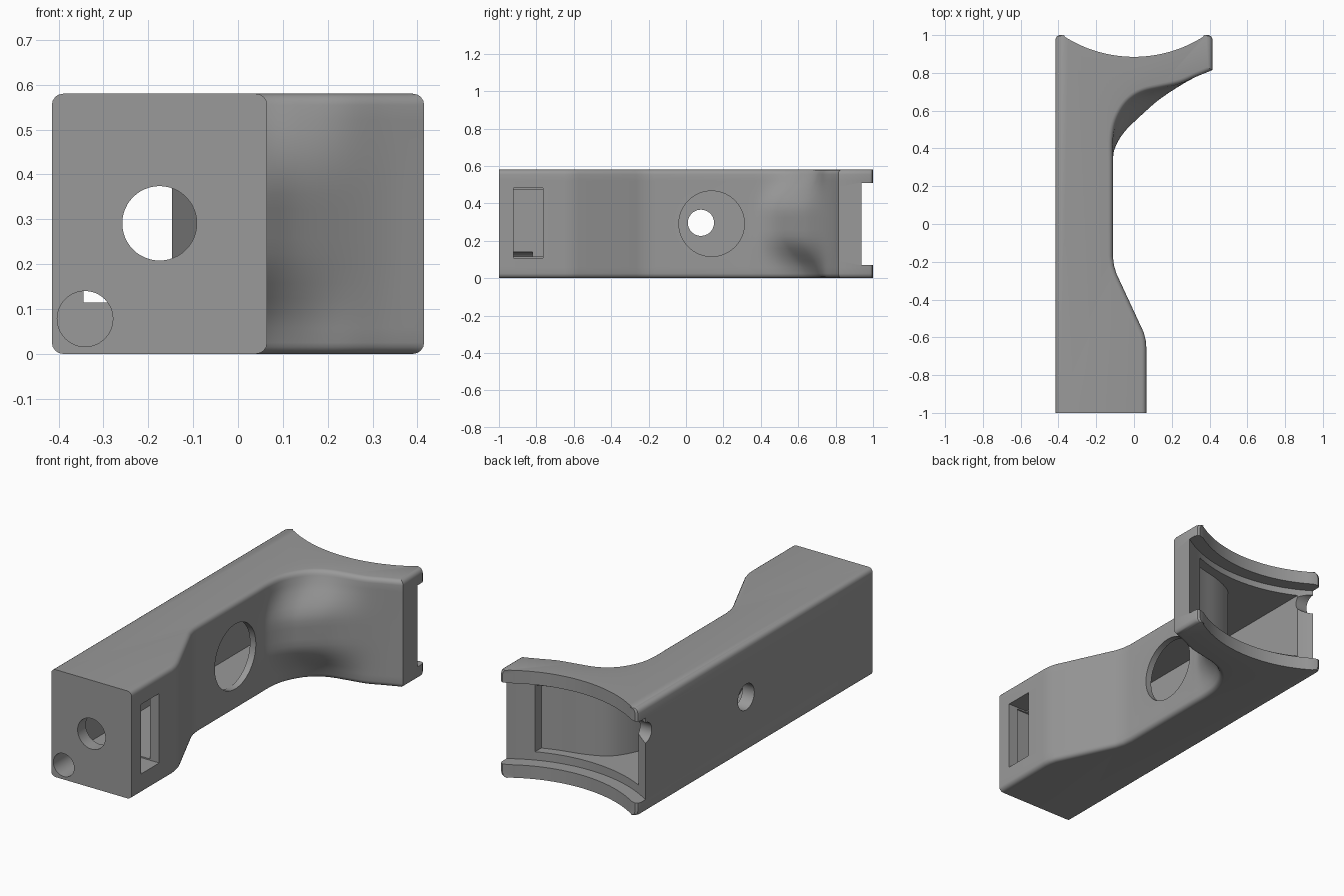
import bpy, bmesh, math
from mathutils import Vector, Matrix

if "Cube" in bpy.data.objects:
    bpy.data.objects.remove(bpy.data.objects["Cube"])

H, R_EDGE, X0 = 0.58, 0.025, -0.415
ARC_Y, ARC_R = 1.57, 0.685

grey = bpy.data.materials.new("mid grey")
grey.diffuse_color = (0.32, 0.32, 0.32, 1)
grey.use_nodes = True
grey.node_tree.nodes["Principled BSDF"].inputs["Base Color"].default_value = grey.diffuse_color


def add_object(name, bm):
    bmesh.ops.recalc_face_normals(bm, faces=bm.faces)
    me = bpy.data.meshes.new(name)
    bm.to_mesh(me)
    bm.free()
    me.materials.append(grey)
    ob = bpy.data.objects.new(name, me)
    bpy.context.collection.objects.link(ob)
    return ob


def smooth_path(ctrl, steps=5):
    """Catmull-Rom curve through the control points."""
    p = [Vector(c) for c in ctrl]
    p = [2 * p[0] - p[1]] + p + [2 * p[-1] - p[-2]]
    out = []
    for i in range(1, len(p) - 2):
        a, b, c, d = p[i - 1:i + 3]
        for k in range(steps):
            t = k / steps
            out.append(0.5 * (2 * b + (c - a) * t + (2 * a - 5 * b + 4 * c - d) * t * t
                              + (3 * b - a - 3 * c + d) * t ** 3))
    out.append(p[-2])
    return out


# Side profile: grip end, slanted step, straight neck, then the flare
straight = [Vector(c) for c in [(0.065, -1), (0.065, -0.65), (0.062, -0.615), (0.052, -0.575),
                                (-0.092, -0.265), (-0.106, -0.22), (-0.112, -0.17)]]
flare_mid = smooth_path([(-0.112, 0.33), (-0.105, 0.39), (-0.077, 0.45), (-0.04, 0.5), (0.0, 0.54),
                         (0.065, 0.6), (0.135, 0.66), (0.24, 0.73), (0.33, 0.78), (0.415, 0.815)])
flare_end = smooth_path([(-0.112, 0.33), (-0.112, 0.44), (-0.098, 0.53), (-0.06, 0.61), (-0.01, 0.665),
                         (0.055, 0.70), (0.14, 0.72), (0.24, 0.742), (0.33, 0.78), (0.415, 0.815)])


def outline(z):
    """Closed section of the body at height z."""
    e = min(z, H - z)
    d = R_EDGE - math.sqrt(max(0, R_EDGE ** 2 - (R_EDGE - e) ** 2)) if e < R_EDGE else 0
    s = min(1, max(0, (abs(z - H / 2) - 0.06) / (H / 2 - 0.06)))
    w = s * s * (3 - 2 * s)
    path = straight + [a.lerp(b, w) for a, b in zip(flare_mid, flare_end)]
    pts = []
    for i, p in enumerate(path):
        t = path[min(i + 1, len(path) - 1)] - path[max(i - 1, 0)]
        n = Vector((-t.y, t.x)).normalized()
        q = p + n * d
        if i == 0:
            q.y = -1
        if i == len(path) - 1:
            q = Vector((0.415 - d, p.y + d * 0.5))
        pts.append(q)
    # Rounded lip, concave saddle, rounded lip
    lip = [Vector((0.415 - d, 0.98)), Vector((0.408 - d, 0.994)), Vector((0.395 - d, 1.0))]
    pts += lip
    for k in range(33):
        x = 0.368 - 0.736 * k / 32
        pts.append(Vector((x, ARC_Y - math.sqrt(ARC_R ** 2 - x * x))))
    pts += [Vector((-p.x, p.y)) for p in reversed(lip)]
    pts.append(Vector((X0 + d, -1)))
    return pts


# Body lofted from stacked sections
edge = [R_EDGE * (1 - math.cos(math.radians(a))) for a in (0, 22, 44, 67, 90)]
levels = edge + [R_EDGE + (H - 2 * R_EDGE) * k / 16 for k in range(1, 16)] + [H - e for e in reversed(edge)]
bm = bmesh.new()
rings = [[bm.verts.new((p.x, p.y, z)) for p in outline(z)] for z in levels]
for lo, hi in zip(rings, rings[1:]):
    for i in range(len(lo)):
        j = (i + 1) % len(lo)
        bm.faces.new((lo[i], lo[j], hi[j], hi[i]))
bm.faces.new(rings[0])
bm.faces.new(rings[-1])
body = add_object("bracket_body", bm)


# Cutter helpers
def cyl(name, r, a, b, seg=48):
    a, b = Vector(a), Vector(b)
    bm = bmesh.new()
    rot = (b - a).to_track_quat('Z', 'Y').to_matrix().to_4x4()
    bmesh.ops.create_cone(bm, cap_ends=True, segments=seg, radius1=r, radius2=r, depth=(b - a).length,
                          matrix=Matrix.Translation((a + b) / 2) @ rot)
    return add_object(name, bm)


def prism(name, pts, z0, z1):
    bm = bmesh.new()
    f = bm.faces.new([bm.verts.new((x, y, z0)) for x, y in pts])
    g = bmesh.ops.extrude_face_region(bm, geom=[f])
    bmesh.ops.translate(bm, vec=(0, 0, z1 - z0), verts=[v for v in g["geom"] if isinstance(v, bmesh.types.BMVert)])
    return add_object(name, bm)


cavity_wall = [tuple(p) for p in smooth_path([(-0.147, 0.43), (-0.135, 0.53), (-0.095, 0.63), (-0.03, 0.71),
                                              (0.08, 0.76), (0.2, 0.79), (0.29, 0.82)], 4)]
cutters = [
    # Hollow inside following the outer wall
    prism("cavity_cutter", [(-0.345, -0.93), (0.01, -0.93), (0.01, -0.61), (-0.147, -0.25)]
          + cavity_wall + [(0.29, 0.96), (-0.345, 0.96)], 0.115, 0.475),
    # Curved channel between the two lips
    cyl("channel_cutter", 0.755, (0, ARC_Y, 0.07), (0, ARC_Y, 0.51), 160),
    # Round holes and the side slot
    cyl("front_hole_cutter", 0.083, (-0.175, -1.1, 0.291), (-0.175, -0.85, 0.291)),
    cyl("corner_hole_cutter", 0.062, (-0.341, -1.1, 0.078), (-0.341, -0.82, 0.078)),
    cyl("large_side_hole_cutter", 0.175, (-0.22, 0.137, 0.291), (0.1, 0.137, 0.291), 64),
    cyl("small_side_hole_cutter", 0.07, (-0.6, 0.08, 0.296), (-0.3, 0.08, 0.296)),
    cyl("rim_notch_cutter", 0.055, (-0.6, 0.94, 0.43), (-0.33, 0.94, 0.43), 32),
    prism("slot_cutter", [(-0.05, -0.922), (0.2, -0.922), (0.2, -0.765), (-0.05, -0.765)], 0.108, 0.483),
]
for c in cutters:
    c.hide_render = True
    m = body.modifiers.new(c.name, 'BOOLEAN')
    m.operation, m.solver, m.object = 'DIFFERENCE', 'EXACT', c

# Bake the cuts, drop the cutters
bpy.context.view_layer.update()
dg = bpy.context.evaluated_depsgraph_get()
baked = bpy.data.meshes.new_from_object(body.evaluated_get(dg))
body.modifiers.clear()
body.data = baked
for c in cutters:
    bpy.data.objects.remove(c)
bpy.context.view_layer.objects.active = body
body.select_set(True)
bpy.ops.object.shade_smooth_by_angle(angle=math.radians(32))
